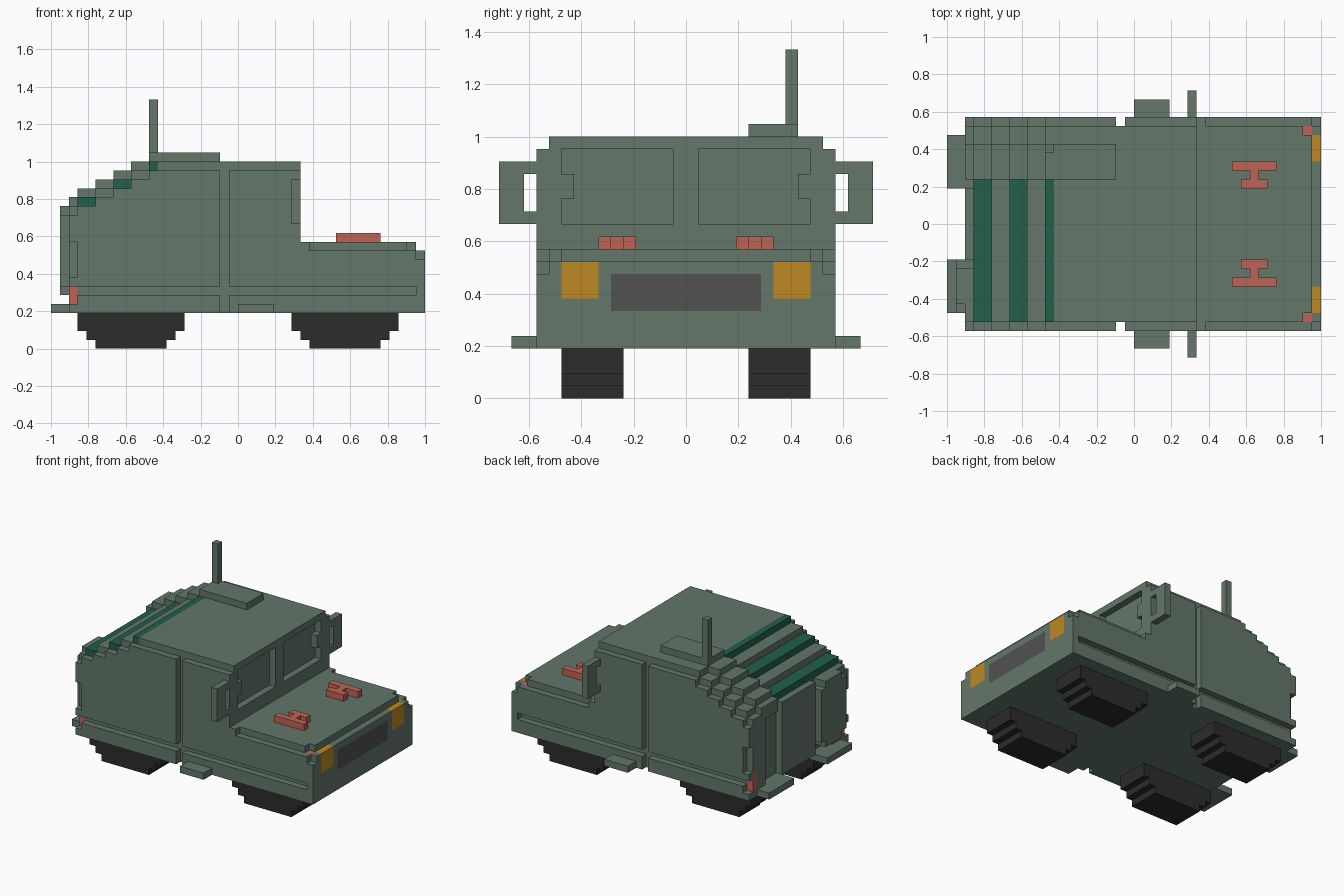
import bpy, bmesh

if "Cube" in bpy.data.objects:
    bpy.data.objects.remove(bpy.data.objects["Cube"], do_unlink=True)

U = 1 / 21  # one block of the grid


def material(name, rgb):
    m = bpy.data.materials.new(name)
    m.use_nodes = True
    col = (*rgb, 1)
    m.diffuse_color = col
    bsdf = m.node_tree.nodes["Principled BSDF"]
    bsdf.inputs["Base Color"].default_value = col
    bsdf.inputs["Roughness"].default_value = 0.9
    return m


GREEN = material("field green", (0.125, 0.184, 0.144))
DARK = material("deep green", (0.015, 0.117, 0.070))
RED = material("dull red", (0.53, 0.127, 0.093))
AMBER = material("amber", (0.515, 0.25, 0.016))
GREY = material("grille grey", (0.084, 0.084, 0.084))
BLACK = material("tyre black", (0.025, 0.025, 0.025))


def part(name, mat, boxes, mirror=False):
    """One object from boxes (x0, x1, y0, y1, z0, z1) in blocks; mirror copies across y."""
    bm = bmesh.new()
    if mirror:
        boxes = boxes + [(a, b, -d, -c, e, f) for a, b, c, d, e, f in boxes]
    for x0, x1, y0, y1, z0, z1 in boxes:
        vs = bmesh.ops.create_cube(bm, size=1)["verts"]
        for v in vs:
            v.co = (U * ((x0 + x1) / 2 + v.co.x * (x1 - x0)),
                    U * ((y0 + y1) / 2 + v.co.y * (y1 - y0)),
                    U * ((z0 + z1) / 2 + v.co.z * (z1 - z0)))
    me = bpy.data.meshes.new(name)
    bm.to_mesh(me)
    bm.free()
    me.materials.append(mat)
    ob = bpy.data.objects.new(name, me)
    bpy.context.collection.objects.link(ob)
    return ob


# Lower body, hood and cab
part("hood", GREEN, [(7, 19, -11, 11, 4, 12), (19, 20, -10, 10, 4, 12), (19, 20, -11, 11, 4, 10)])
part("cab", GREEN, [(-9, 6, -11, 11, 4, 21)])
part("windshield_frame", GREEN, [(6, 7, -11, 11, 4, 14), (6, 7, -11, 11, 20, 21), (6, 7, -1, 1, 14, 20)])
part("windshield_pillars", GREEN, [(6, 7, 10, 11, 14, 20)], True)

# Stepped back of the roof: (x start, x end, top, striped)
steps = [(-18, -16, 17, True), (-16, -14, 18, False), (-14, -12, 19, True),
         (-12, -10, 20, False), (-10, -9, 21, True)]
body, stripes, raised = [], [], []
for x0, x1, top, striped in steps:
    body.append((x0, x1, -11, 5, 4, top - 1 if striped else top))
    body.append((x0, x1, 5, 11, 4, top))
    if striped:
        stripes.append((x0, x1, -11, 5, top - 1, top))
    raised.append((x0, x1, 5, 9, top, top + 1))
part("rear_body", GREEN, body)
part("roof_stripes", DARK, stripes)
part("raised_roof_steps", GREEN, raised + [(-19, -18, 5, 9, 15, 17)])
part("roof_hatch", GREEN, [(-9, -2, 5, 9, 21, 22)])
part("antenna", GREEN, [(-10, -9, 8, 9, 22, 28)])

# Side panels, split by a vertical door gap and a horizontal groove
side = [(x0, x1, 11, 12, 7, top - 1) for x0, x1, top, _ in steps[:4]]
side += [(-10, -2, 11, 12, 7, 20), (-1, 7, 11, 12, 7, 20),
         (7, 20, 11, 12, 7, 11), (7, 8, 11, 12, 11, 12)]
part("side_panels", GREEN, side, True)
part("side_skirts", GREEN, [(-18, -2, 11, 12, 4, 6), (-1, 20, 11, 12, 4, 6)], True)
part("side_steps", GREEN, [(0, 4, 12, 14, 4, 5)], True)

# Nose: wall built around the lamps and the grille
part("nose", GREEN, [(20, 21, -12, 12, 4, 7), (20, 21, -6, 6, 10, 11)])
part("nose_sides", GREEN, [(20, 21, 6, 7, 7, 11), (20, 21, 7, 10, 7, 8),
                           (20, 21, 10, 11, 7, 11), (20, 21, 11, 12, 7, 10)], True)
part("headlights", AMBER, [(20, 21, 7, 10, 8, 11)], True)
part("grille", GREY, [(20, 21, -6, 6, 7, 10)])
part("marker_lamps", RED, [(19, 20, 10, 11, 10, 11)], True)

# Hood brackets
part("hood_brackets", RED, [(11, 16, 6, 7, 12, 13), (13, 14, 5, 6, 12, 13),
                            (12, 15, 4, 5, 12, 13)], True)

# Mirrors on two arms, with a bracket over the windshield corner
part("mirrors", GREEN, [(6, 7, 13, 15, 14, 19), (6, 7, 11, 13, 18, 19),
                        (6, 7, 11, 13, 14, 15), (6, 7, 9, 10, 16, 18)], True)

# Rear door, corner posts, canister, bumpers and tail lamps
part("rear_door", GREEN, [(-19, -18, -4, 4, 5, 16)])
part("rear_posts", GREEN, [(-19, -18, 8, 11, 8, 16), (-19, -18, 8, 10, 5, 8),
                           (-19, -18, 11, 12, 7, 8), (-19, -18, 11, 12, 12, 15)], True)
part("tail_lamps", RED, [(-19, -18, 10, 11, 5, 8)], True)
part("canister", GREEN, [(-20, -18, -10, -4, 7, 15), (-20, -18, -9, -5, 6, 16)])
part("rear_bumpers", GREEN, [(-21, -17, 4, 10, 4, 5)], True)
part("rear_corner_skirts", GREEN, [(-19, -18, 10, 12, 4, 5)], True)

# Wheels: stepped blocks under the floor
for label, cx in (("front", 12), ("rear", -12)):
    part(label + "_wheels", BLACK, [(cx - 6, cx + 6, 5, 10, 2, 4), (cx - 5, cx + 5, 5, 10, 1, 2),
                                    (cx - 4, cx + 4, 5, 10, 0, 1)], True)
